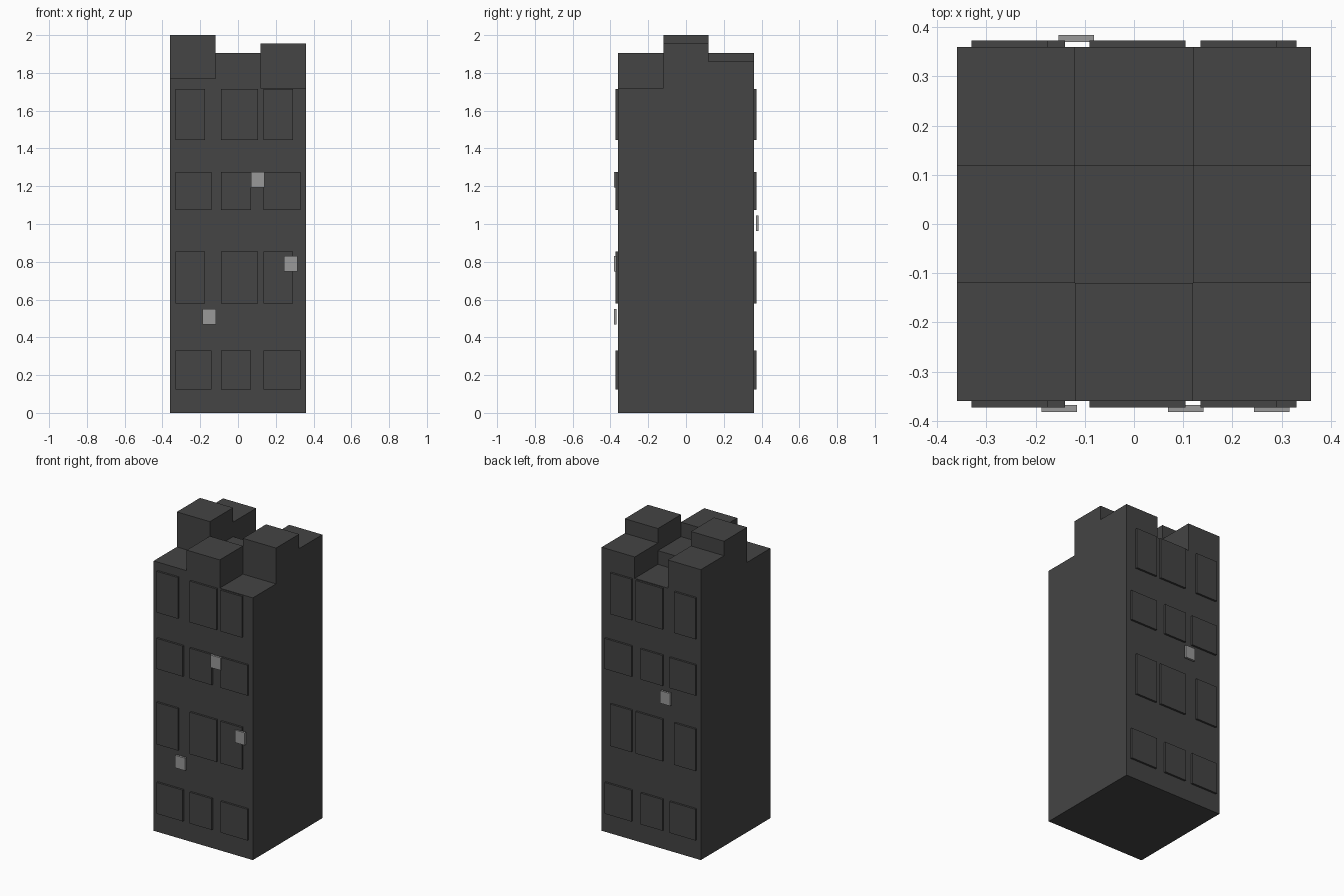
import bpy
import bmesh

cube = bpy.data.objects.get("Cube")
if cube:
    bpy.data.objects.remove(cube, do_unlink=True)


def material(name, value):
    mat = bpy.data.materials.new(name)
    mat.use_nodes = True
    colour = (value, value, value, 1)
    mat.diffuse_color = colour
    mat.node_tree.nodes["Principled BSDF"].inputs["Base Color"].default_value = colour
    return mat


dark = material("dark grey", 0.058)
light = material("light grey", 0.32)


def add_object(name, bm, mat):
    mesh = bpy.data.meshes.new(name)
    bm.to_mesh(mesh)
    bm.free()
    mesh.materials.append(mat)
    obj = bpy.data.objects.new(name, mesh)
    bpy.context.collection.objects.link(obj)
    return obj


def box(name, mat, low, high):
    bm = bmesh.new()
    bmesh.ops.create_cube(bm, size=1)
    for v in bm.verts:
        v.co = [a + (c + 0.5) * (b - a) for a, b, c in zip(low, high, v.co)]
    return add_object(name, bm, mat)


HALF = 0.36
CELL = 2 * HALF / 3
BASE = 1.72

# Main tower block
box("tower_body", dark, (-HALF, -HALF, 0), (HALF, HALF, BASE))

# Stepped roof blocks, rows from front to back, each from left to right in x
roof_heights = [
    [1.77, 1.905, BASE],
    [2.0, 1.81, 1.955],
    [1.905, BASE, 1.86],
]
for j, row in enumerate(roof_heights):
    for i, top in enumerate(row):
        if top > BASE:
            x, y = i * CELL - HALF, j * CELL - HALF
            box(f"roof_block_{j}_{i}", dark, (x, y, BASE), (x + CELL, y + CELL, top))

# Raised window panels, the same on front and back
wide_sides = [(-0.33, -0.14), (-0.09, 0.07), (0.135, 0.33)]
wide_middle = [(-0.33, -0.175), (-0.09, 0.105), (0.135, 0.29)]
floors = [
    (0.125, 0.33, wide_sides),
    (0.58, 0.855, wide_middle),
    (1.075, 1.275, wide_sides),
    (1.445, 1.715, wide_middle),
]
for side, y0, y1 in (("front", -0.373, -HALF), ("back", HALF, 0.373)):
    for n, (z0, z1, spans) in enumerate(floors):
        for k, (x0, x1) in enumerate(spans):
            box(f"{side}_window_{n}_{k}", dark, (x0, y0, z0), (x1, y1, z1))

# Small pale boxes hung on the walls: centre x, centre y, centre z
for n, (x, y, z) in enumerate([
    (0.105, -0.375, 1.235),
    (0.28, -0.375, 0.79),
    (-0.152, -0.375, 0.508),
    (-0.117, 0.377, 1.005),
]):
    box(f"wall_unit_{n}", light, (x - 0.036, y - 0.007, z - 0.041),
        (x + 0.036, y + 0.007, z + 0.041))
